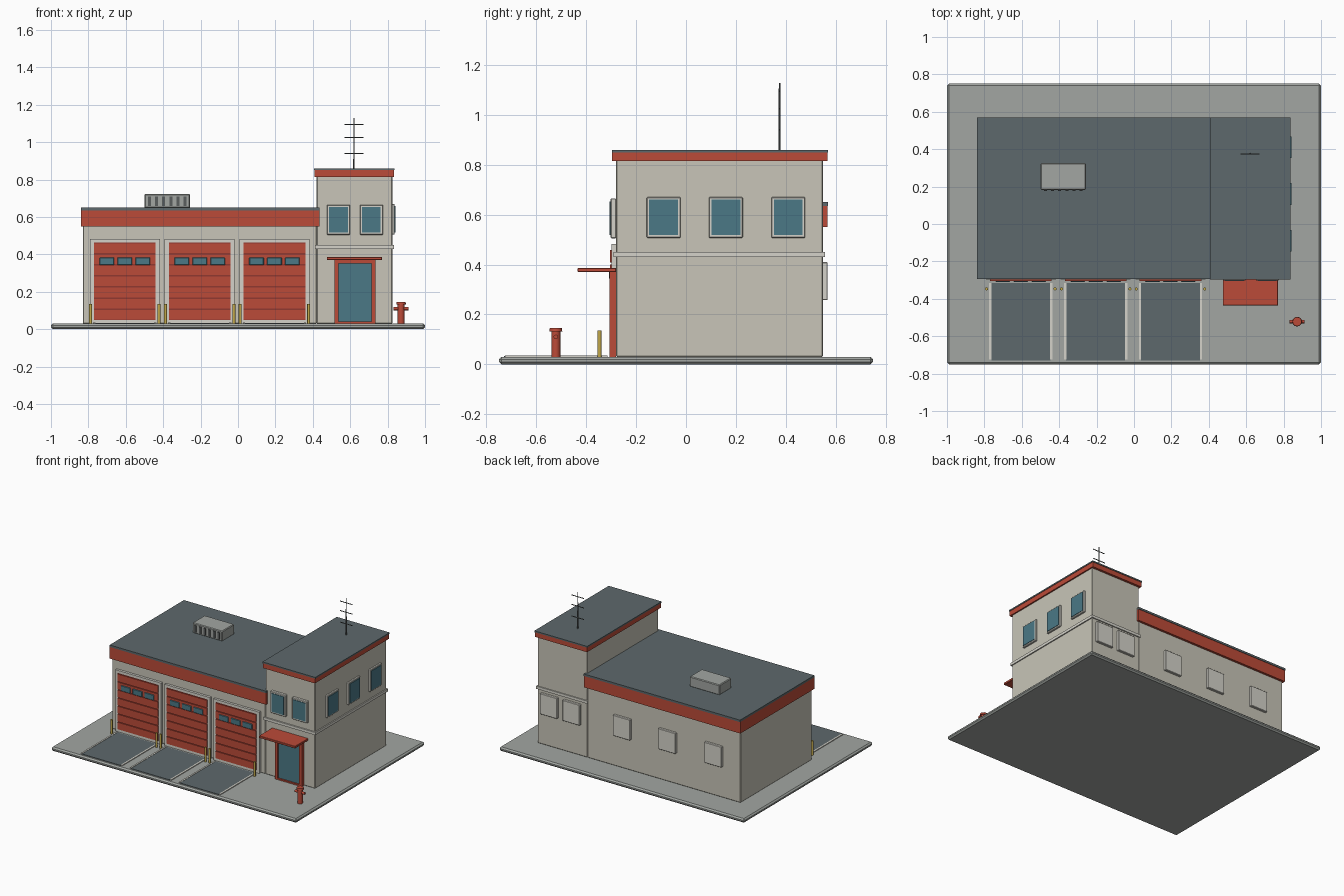
import bpy, bmesh, math
from mathutils import Matrix

if "Cube" in bpy.data.objects:
    bpy.data.objects.remove(bpy.data.objects["Cube"])


def material(name, r, g, b):
    m = bpy.data.materials.new(name)
    m.diffuse_color = (r, g, b, 1)
    m.use_nodes = True
    m.node_tree.nodes["Principled BSDF"].inputs["Base Color"].default_value = m.diffuse_color
    return m


WALL = material("wall", 0.58, 0.56, 0.48)
RED = material("red", 0.50, 0.07, 0.04)
DARK_RED = material("dark_red", 0.28, 0.04, 0.03)
ROOF = material("roof", 0.11, 0.14, 0.15)
GLASS = material("glass", 0.07, 0.19, 0.24)
TRIM = material("trim", 0.66, 0.65, 0.59)
SLAB = material("concrete", 0.36, 0.38, 0.36)
METAL = material("metal", 0.10, 0.11, 0.11)
YELLOW = material("yellow", 0.55, 0.40, 0.07)


def finish(name, bm, mat, bevel=0):
    me = bpy.data.meshes.new(name)
    bm.to_mesh(me)
    bm.free()
    ob = bpy.data.objects.new(name, me)
    bpy.context.collection.objects.link(ob)
    me.materials.append(mat)
    if bevel:
        mod = ob.modifiers.new("Bevel", 'BEVEL')
        mod.width = bevel
        mod.segments = 1
    return ob


def boxes(name, mat, spans, bevel=0):
    """One object from boxes given as (x0, x1, y0, y1, z0, z1)."""
    bm = bmesh.new()
    for x0, x1, y0, y1, z0, z1 in spans:
        bmesh.ops.create_cube(bm, size=1, matrix=(
            Matrix.Translation(((x0 + x1) / 2, (y0 + y1) / 2, (z0 + z1) / 2))
            @ Matrix.Diagonal((x1 - x0, y1 - y0, z1 - z0, 1))))
    return finish(name, bm, mat, bevel)


def rods(name, mat, parts, sides=12):
    """One object from cylinders given as (centre, radius, top radius, length, axis)."""
    turn = {'Z': Matrix(), 'X': Matrix.Rotation(math.pi / 2, 4, 'Y'),
            'Y': Matrix.Rotation(math.pi / 2, 4, 'X')}
    bm = bmesh.new()
    for c, r0, r1, length, axis in parts:
        bmesh.ops.create_cone(bm, cap_ends=True, segments=sides, radius1=r0, radius2=r1,
                              depth=length, matrix=Matrix.Translation(c) @ turn[axis])
    ob = finish(name, bm, mat)
    for p in ob.data.polygons:
        p.use_smooth = len(p.vertices) == 4
    ob.data.set_sharp_from_angle(angle=math.radians(35))
    return ob


G = 0.03                      # top of the ground slab
FRONT, BACK = -0.28, 0.55     # wall planes

# Ground slab
boxes("ground_slab", SLAB, [(-1, 1, -0.75, 0.75, 0, G)], 0.01)

# Garage hall and tower
boxes("hall_walls", WALL, [(-0.83, 0.42, FRONT, BACK, G, 0.60)], 0.004)
boxes("hall_fascia", RED, [(-0.84, 0.435, -0.295, 0.567, 0.55, 0.635)])
boxes("hall_roof", ROOF, [(-0.84, 0.435, -0.295, 0.57, 0.635, 0.65)])
boxes("tower_walls", WALL, [(0.42, 0.825, FRONT, BACK, G, 0.83)], 0.004)
boxes("tower_band", TRIM, [(0.412, 0.833, -0.29, 0.558, 0.43, 0.45)])
boxes("tower_fascia", RED, [(0.41, 0.835, -0.297, 0.567, 0.815, 0.85)])
boxes("tower_roof", ROOF, [(0.407, 0.838, -0.297, 0.57, 0.85, 0.86)])

# Garage doors with frames, slats, windows, aprons and bollards
for n, cx in enumerate((-0.605, -0.205, 0.195), 1):
    boxes(f"door_frame_{n}", TRIM, [
        (cx - 0.187, cx - 0.165, -0.298, FRONT, G, 0.482),
        (cx + 0.165, cx + 0.187, -0.298, FRONT, G, 0.482),
        (cx - 0.165, cx + 0.165, -0.298, FRONT, 0.463, 0.482),
        (cx - 0.165, cx + 0.165, -0.298, FRONT, G, 0.048)])
    boxes(f"door_back_{n}", DARK_RED, [(cx - 0.165, cx + 0.165, -0.298, FRONT, 0.048, 0.463)])
    step = 0.415 / 7
    boxes(f"door_slats_{n}", RED, [
        (cx - 0.165, cx + 0.165, -0.305, -0.297, 0.048 + i * step + 0.004, 0.048 + (i + 1) * step - 0.004)
        for i in range(7)])
    boxes(f"door_windows_{n}", GLASS, [
        (cx + d - 0.039, cx + d + 0.039, -0.309, -0.30, 0.342, 0.384)
        for d in (-0.096, 0, 0.096)], 0.003)
    boxes(f"apron_{n}", ROOF, [(cx - 0.158, cx + 0.158, -0.73, -0.315, G - 0.005, 0.034)])
    boxes(f"apron_lines_{n}", TRIM, [
        (cx + s * 0.163 - 0.006, cx + s * 0.163 + 0.006, -0.725, -0.315, G - 0.005, 0.036)
        for s in (-1, 1)])
    rods(f"bollards_{n}", YELLOW, [
        ((cx + s * 0.183, -0.347, 0.0825), 0.008, 0.008, 0.105, 'Z') for s in (-1, 1)])

# Entrance door and canopy
boxes("entrance_frame", RED, [
    (0.515, 0.537, -0.307, FRONT, G, 0.37), (0.713, 0.735, -0.307, FRONT, G, 0.37),
    (0.537, 0.713, -0.307, FRONT, 0.35, 0.37), (0.537, 0.713, -0.307, FRONT, G, 0.04)])
boxes("entrance_glass", GLASS, [(0.537, 0.713, -0.296, FRONT, 0.04, 0.35)])
boxes("canopy", RED, [(0.475, 0.77, -0.435, FRONT, 0.37, 0.386)], 0.002)

# Front tower windows
for n, cx in enumerate((0.537, 0.713), 1):
    boxes(f"front_window_frame_{n}", TRIM, [(cx - 0.062, cx + 0.062, -0.302, FRONT, 0.505, 0.665)], 0.003)
    boxes(f"front_window_glass_{n}", GLASS, [(cx - 0.05, cx + 0.05, -0.306, FRONT, 0.518, 0.653)])

# Side tower windows
for n, cy in enumerate((-0.09, 0.16, 0.41), 1):
    boxes(f"side_window_frame_{n}", TRIM, [(0.82, 0.838, cy - 0.068, cy + 0.068, 0.507, 0.67)], 0.003)
    boxes(f"side_window_glass_{n}", GLASS, [(0.82, 0.842, cy - 0.058, cy + 0.058, 0.518, 0.66)])

# Blank rear panels
for n, cx in enumerate((-0.615, -0.24, 0.13, 0.54, 0.725), 1):
    boxes(f"rear_panel_{n}", TRIM, [(cx - 0.07, cx + 0.07, BACK - 0.01, 0.568, 0.257, 0.41)], 0.003)

# Roof ventilation unit
boxes("vent_unit", SLAB, [(-0.50, -0.257, 0.183, 0.325, 0.648, 0.723)], 0.005)
boxes("vent_louvres", METAL, [
    (-0.378 + d * 0.038 - 0.008, -0.378 + d * 0.038 + 0.008, 0.177, 0.19, 0.66, 0.71)
    for d in (-2.5, -1.5, -0.5, 0.5, 1.5, 2.5)])

# Antenna
rods("antenna", METAL, [((0.62, 0.375, 0.993), 0.004, 0.003, 0.27, 'Z')] + [
    ((0.62, 0.375, z), 0.003, 0.003, 0.1, 'X') for z in (0.94, 1.025, 1.095)], 8)

# Hydrant
hx, hy = 0.872, -0.522
rods("hydrant", RED, [
    ((hx, hy, 0.08), 0.018, 0.018, 0.105, 'Z'),
    ((hx, hy, 0.139), 0.026, 0.024, 0.014, 'Z'),
    ((hx, hy, 0.11), 0.009, 0.009, 0.08, 'X')], 12)
